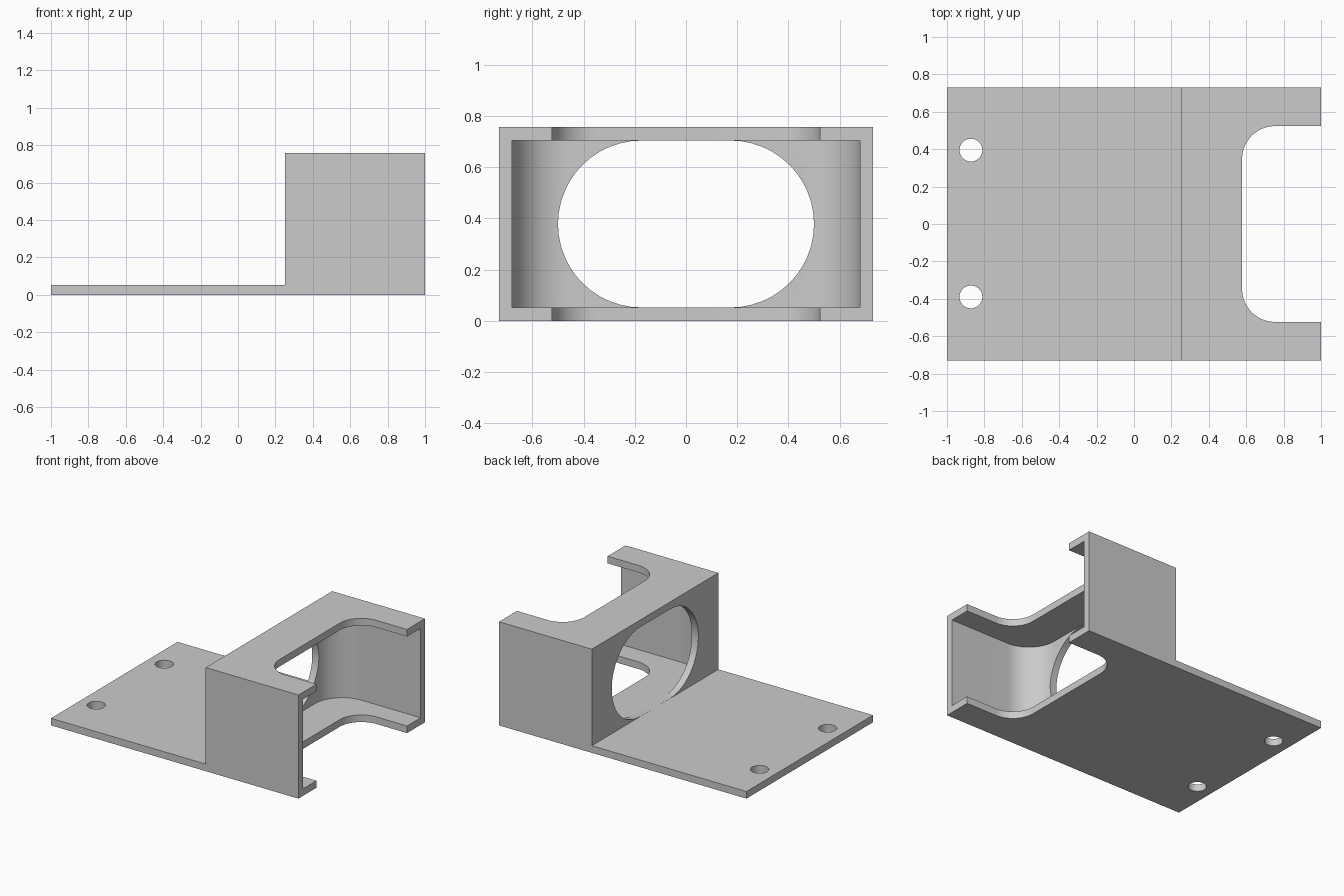
import bpy, bmesh, math
from mathutils import Vector

if "Cube" in bpy.data.objects:
    bpy.data.objects.remove(bpy.data.objects["Cube"], do_unlink=True)

# Main dimensions
HALF_Y, HEIGHT, WALL, BOX_X = 0.73, 0.757, 0.052, 0.25

grey = bpy.data.materials.new("plain grey")
grey.use_nodes = True
colour = (0.6, 0.6, 0.6, 1)
grey.diffuse_color = colour
grey.node_tree.nodes["Principled BSDF"].inputs["Base Color"].default_value = colour


def arc(cx, cy, r, start, end, steps=24):
    """Points on an arc, angles in degrees."""
    return [(cx + r * math.cos(math.radians(start + (end - start) * i / steps)),
             cy + r * math.sin(math.radians(start + (end - start) * i / steps)))
            for i in range(steps + 1)]


def prism(name, outline, axis, low, high):
    """Extrude an outline along x (outline in y,z), y (x,z) or z (x,y)."""
    place = {"x": lambda a, b, d: (d, a, b),
             "y": lambda a, b, d: (a, d, b),
             "z": lambda a, b, d: (a, b, d)}[axis]
    shift = Vector(place(0, 0, high - low))
    bm = bmesh.new()
    face = bm.faces.new([bm.verts.new(place(a, b, low)) for a, b in outline])
    extruded = bmesh.ops.extrude_face_region(bm, geom=[face])["geom"]
    bmesh.ops.translate(bm, vec=shift,
                        verts=[v for v in extruded if isinstance(v, bmesh.types.BMVert)])
    bmesh.ops.recalc_face_normals(bm, faces=bm.faces[:])
    mesh = bpy.data.meshes.new(name)
    bm.to_mesh(mesh)
    bm.free()
    mesh.materials.append(grey)
    obj = bpy.data.objects.new(name, mesh)
    bpy.context.collection.objects.link(obj)
    return obj


def round_slot(back, half, r):
    """Slot outline open past the +x end, with two rounded back corners."""
    return ([(1.2, half)] + arc(back + r, half - r, r, 90, 180)
            + arc(back + r, r - half, r, 180, 270) + [(1.2, -half)])


# Solid bracket: base plate with a raised box at one end
bracket = prism("bracket", [(-1, 0), (1, 0), (1, HEIGHT), (BOX_X, HEIGHT),
                            (BOX_X, WALL), (-1, WALL)], "y", -HALF_Y, HALF_Y)

# Cutters: hollow interior, top and bottom notch, oblong window, screw holes
mid = HEIGHT / 2
r = mid - WALL - 0.0005
window = arc(0.5 - r, mid, r, -90, 90) + arc(r - 0.5, mid, r, 90, 270)
cutters = [
    prism("interior_cutter", round_slot(BOX_X + 0.05, 0.68, 0.22), "z", WALL, HEIGHT - WALL),
    prism("notch_cutter", round_slot(0.578, 0.523, 0.175), "z", -0.2, 1),
    prism("window_cutter", window, "x", 0.1, 0.6),
]
for side, y in (("left", 0.395), ("right", -0.39)):
    cutters.append(prism(side + "_screw_hole_cutter",
                         arc(-0.872, y, 0.061, 0, 352.5, 47), "z", -0.2, 0.3))

for cutter in cutters:
    cutter.hide_render = True
    cutter.hide_set(True)
    mod = bracket.modifiers.new(cutter.name, "BOOLEAN")
    mod.operation, mod.solver, mod.object = "DIFFERENCE", "EXACT", cutter

# Apply the cuts, remove the cutters, and smooth the rounded surfaces
bpy.ops.object.select_all(action="DESELECT")
bpy.context.view_layer.objects.active = bracket
bracket.select_set(True)
for mod in list(bracket.modifiers):
    bpy.ops.object.modifier_apply(modifier=mod.name)
for cutter in cutters:
    bpy.data.objects.remove(cutter, do_unlink=True)
bpy.ops.object.shade_smooth_by_angle(angle=math.radians(30))
